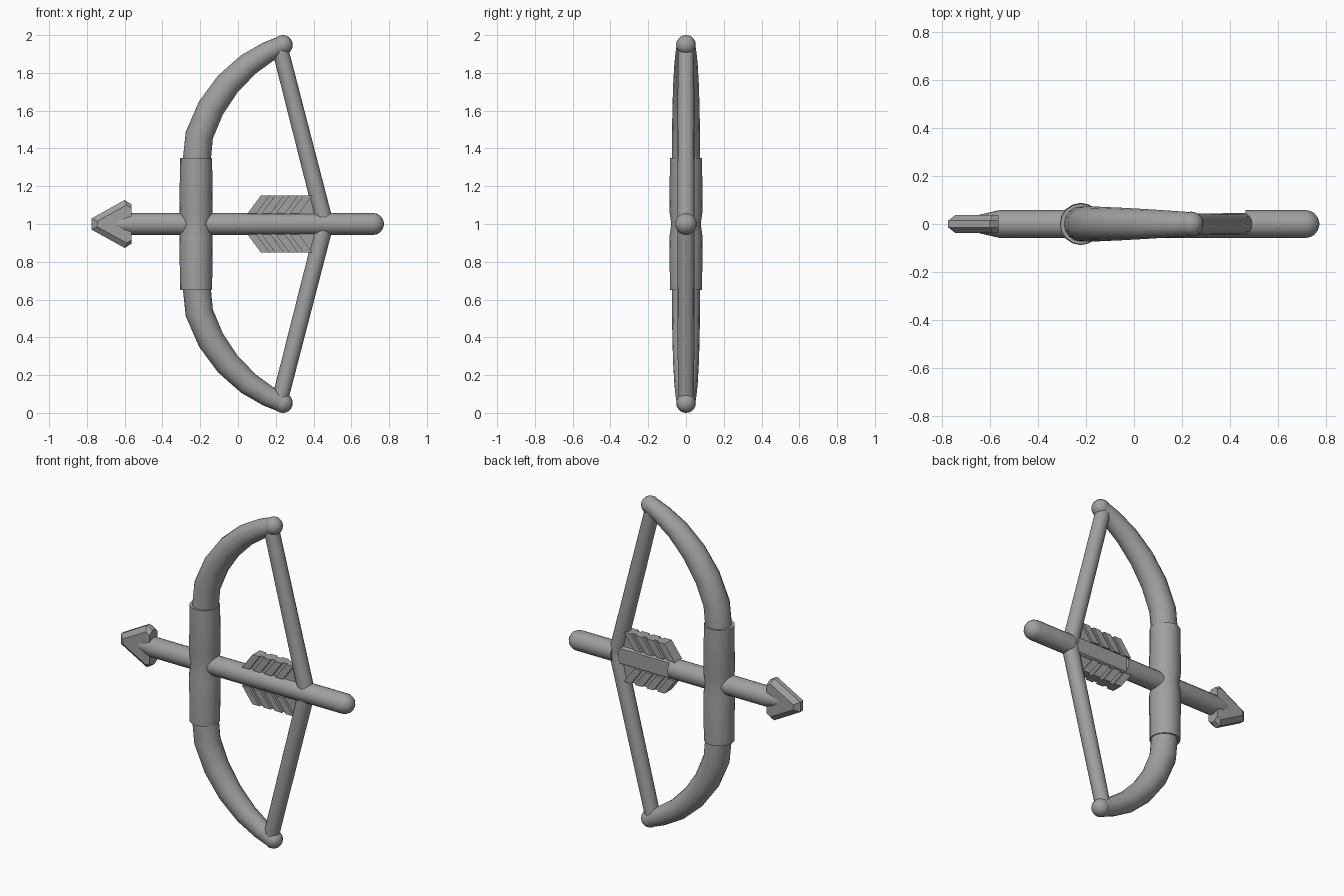
import bpy, bmesh, math
from mathutils import Vector

cube = bpy.data.objects.get("Cube")
if cube:
    bpy.data.objects.remove(cube, do_unlink=True)

grey = bpy.data.materials.new("plain grey")
grey.use_nodes = True
GREY = (0.35, 0.35, 0.35, 1)
grey.diffuse_color = GREY
grey.node_tree.nodes["Principled BSDF"].inputs["Base Color"].default_value = GREY
MID = 1.0  # height of the arrow and mirror plane of the bow


def finish(bm, name, smooth=True):
    bmesh.ops.recalc_face_normals(bm, faces=bm.faces)
    mesh = bpy.data.meshes.new(name)
    bm.to_mesh(mesh)
    bm.free()
    mesh.materials.append(grey)
    obj = bpy.data.objects.new(name, mesh)
    bpy.context.collection.objects.link(obj)
    if smooth:
        bpy.ops.object.select_all(action='DESELECT')
        obj.select_set(True)
        bpy.context.view_layer.objects.active = obj
        bpy.ops.object.shade_smooth_by_angle(angle=math.radians(40))
    return obj


def tube(name, stations, sides=16):
    """Sweep a circle along (x, z, radius) stations in the plane y = 0."""
    bm = bmesh.new()
    pts = [Vector((x, 0, z)) for x, z, r in stations]
    rings = []
    for i, (x, z, r) in enumerate(stations):
        along = (pts[min(i + 1, len(pts) - 1)] - pts[max(i - 1, 0)]).normalized()
        side = Vector((along.z, 0, -along.x))
        ring = []
        for k in range(sides):
            a = 2 * math.pi * k / sides
            ring.append(bm.verts.new(pts[i] + side * r * math.cos(a)
                                     + Vector((0, r * math.sin(a), 0))))
        rings.append(ring)
    for a, b in zip(rings, rings[1:]):
        for k in range(sides):
            n = (k + 1) % sides
            bm.faces.new((a[k], a[n], b[n], b[k]))
    bm.faces.new(rings[0])
    bm.faces.new(rings[-1])
    return finish(bm, name)


def plate(name, layers):
    """Join matching (y, outline) layers into one closed plate."""
    bm = bmesh.new()
    rings = [[bm.verts.new((x, y, z)) for x, z in outline] for y, outline in layers]
    n = len(rings[0])
    for a, b in zip(rings, rings[1:]):
        for k in range(n):
            bm.faces.new((a[k], a[(k + 1) % n], b[(k + 1) % n], b[k]))
    bm.faces.new(rings[0])
    bm.faces.new(rings[-1])
    return finish(bm, name, smooth=False)


# Bow: grip with a slight waist
tube("grip", [(-0.222, MID + h, r) for h, r in
              [(-0.35, 0.085), (-0.07, 0.088), (0, 0.078), (0.07, 0.088), (0.35, 0.085)]])

# Limbs, tips, string halves and feathers, mirrored above and below the arrow
limb = [(-0.222, 0.3, 0.074), (-0.205, 0.47, 0.074), (-0.143, 0.615, 0.072),
        (-0.055, 0.74, 0.068), (0.055, 0.845, 0.062), (0.16, 0.912, 0.055),
        (0.24, 0.95, 0.049)]
for part, s in (("upper", 1), ("lower", -1)):
    tube(part + "_limb", [(x, MID + s * h, r) for x, h, r in limb])

    bm = bmesh.new()
    bmesh.ops.create_uvsphere(bm, u_segments=16, v_segments=10, radius=0.052)
    bmesh.ops.translate(bm, verts=bm.verts, vec=(0.238, 0, MID + s * 0.948))
    finish(bm, part + "_tip")

    tube(part + "_string", [(0.222, MID + s * 0.93, 0.043), (0.46, MID, 0.046)])

    # Feather vane with slanted raised ribs
    vane = [(0.05, 0.055), (0.12, 0.15), (0.42, 0.15), (0.42, 0), (0.05, 0)]
    vane = [(x, MID + s * h) for x, h in vane]
    plate(part + "_feather", [(-0.02, vane), (0.02, vane)])
    for i in range(4):
        x = 0.05 + i * 0.075
        rib = [(x, 0.055), (x + 0.07, 0.15), (x + 0.118, 0.15), (x + 0.048, 0.055)]
        rib = [(px, MID + s * h) for px, h in rib]
        plate(f"{part}_feather_rib_{i + 1}", [(-0.034, rib), (0.034, rib)])

# Arrow shaft: tapered into the head, rounded at the tail
R = 0.058
shaft = [(-0.74, MID, 0.02), (-0.66, MID, 0.035), (-0.56, MID, R), (0.715, MID, R)]
for i in range(1, 5):
    a = math.radians(i * 21)
    shaft.append((0.715 + R * math.sin(a), MID, R * math.cos(a)))
arrow = tube("arrow_shaft", shaft, 20)

# Flat recess along the back of the shaft between the feathers
recess = [(0.085, MID - 0.1), (0.465, MID - 0.1), (0.465, MID + 0.1), (0.085, MID + 0.1)]
cutter = plate("recess_cutter", [(0.036, recess), (0.2, recess)])
cutter.hide_render = True
cutter.hide_set(True)
cut = arrow.modifiers.new("recess", 'BOOLEAN')
cut.operation = 'DIFFERENCE'
cut.object = cutter
cut.solver = 'EXACT'

# Arrowhead: blunt triangle with bevelled rims
rim = [(-0.775, 0.03), (-0.6, 0.127), (-0.565, 0.105)]
face = [(-0.745, 0.015), (-0.59, 0.1), (-0.565, 0.085)]


def both(half):
    return [(x, MID + h) for x, h in half] + [(x, MID - h) for x, h in reversed(half)]


plate("arrow_head", [(-0.038, both(face)), (-0.014, both(rim)),
                     (0.014, both(rim)), (0.038, both(face))])
